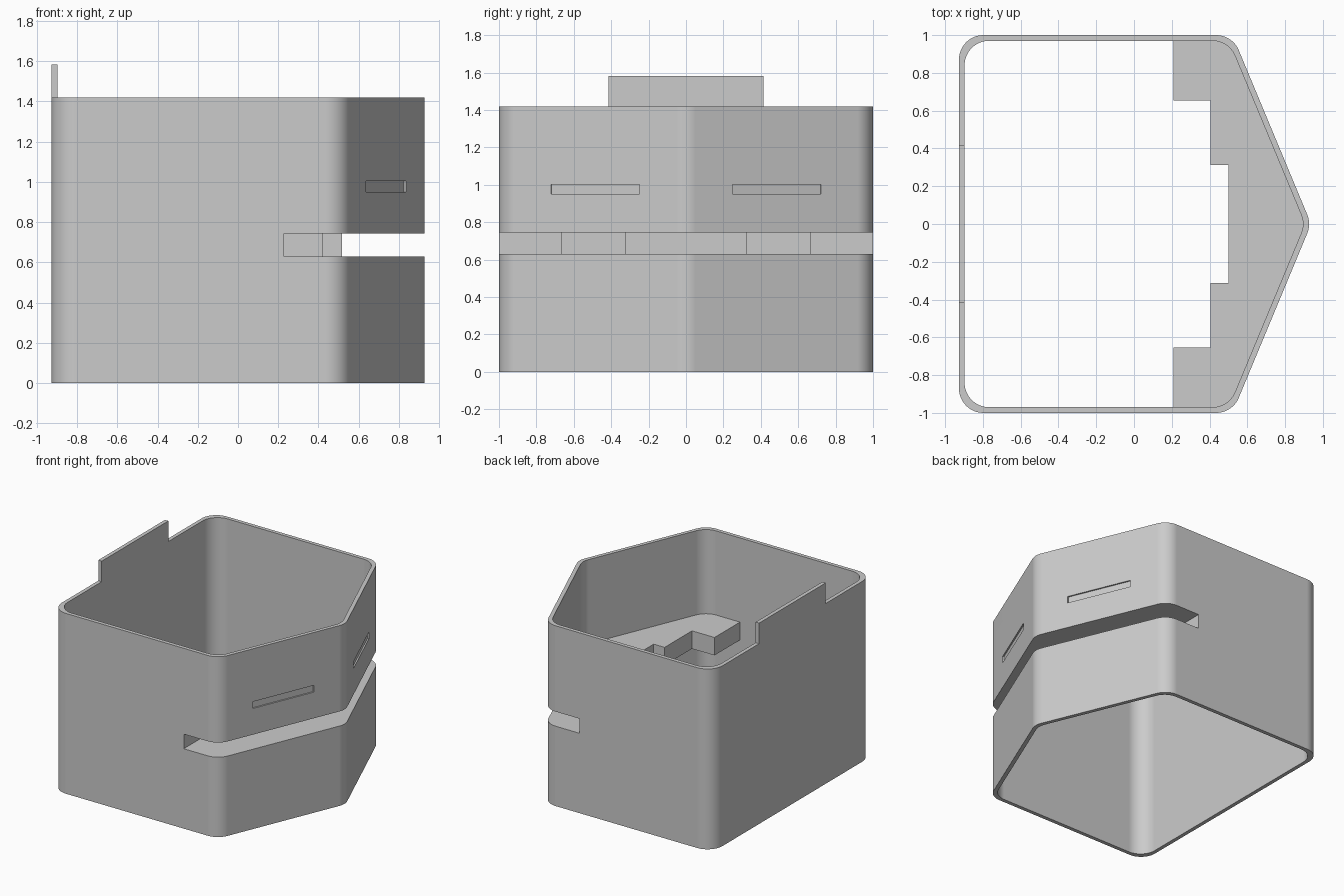
import bpy, bmesh, math
from mathutils import Vector

if "Cube" in bpy.data.objects:
    bpy.data.objects.remove(bpy.data.objects["Cube"])

gray = bpy.data.materials.new("light gray")
gray.use_nodes = True
colour = (0.6, 0.6, 0.6, 1)
gray.diffuse_color = colour
gray.node_tree.nodes["Principled BSDF"].inputs["Base Color"].default_value = colour

BACK, SIDE, TIP, SLOPE = -0.927, 1.0, 0.938, 0.4167
HEIGHT, WALL, RADIUS = 1.42, 0.03, 0.13
SLOT_LOW, SLOT_HIGH, SKIN = 0.629, 0.744, 0.013
LEAN = math.atan(SLOPE)


def rounded(corners, segments=12):
    """Replace each (x, y, radius) corner with an arc."""
    points = []
    for i, (x, y, r) in enumerate(corners):
        p = Vector((x, y))
        if r == 0:
            points.append(p)
            continue
        a = (Vector(corners[i - 1][:2]) - p).normalized()
        b = (Vector(corners[(i + 1) % len(corners)][:2]) - p).normalized()
        half = a.angle(b) / 2
        centre = p + (a + b).normalized() * r / math.sin(half)
        start = p + a * r / math.tan(half) - centre
        end = p + b * r / math.tan(half) - centre
        sweep = math.pi - 2 * half
        for k in range(segments + 1):
            t = k / segments
            arc = (start * math.sin((1 - t) * sweep) + end * math.sin(t * sweep)) / math.sin(sweep)
            points.append(centre + arc)
    return points


def nose(inset):
    """Front corners and pointed tip, running from -y to +y."""
    side = SIDE - inset
    tip = TIP - inset / math.cos(LEAN)
    shoulder = tip - SLOPE * side
    return [(shoulder, -side, RADIUS), (tip, 0, RADIUS), (shoulder, side, RADIUS)]


def outline(inset):
    x, y = BACK + inset, SIDE - inset
    return rounded([(x, -y, RADIUS)] + nose(inset) + [(x, y, RADIUS)])


def steps(dx, dy):
    """Stepped inner edge of the pocket, running from +y to -y."""
    half = [(0.209 + dx, 0.653 + dy), (0.405 + dx, 0.653 + dy),
            (0.405 + dx, 0.312 + dy), (0.5 + dx, 0.312 + dy)]
    return [(x, y, 0) for x, y in half] + [(x, -y, 0) for x, y in reversed(half)]


def prism(name, points, low, high):
    bm = bmesh.new()
    base = bm.faces.new([bm.verts.new((x, y, low)) for x, y in points])
    lifted = bmesh.ops.extrude_face_region(bm, geom=[base])["geom"]
    bmesh.ops.translate(bm, vec=(0, 0, high - low),
                        verts=[v for v in lifted if isinstance(v, bmesh.types.BMVert)])
    bmesh.ops.recalc_face_normals(bm, faces=bm.faces)
    mesh = bpy.data.meshes.new(name)
    bm.to_mesh(mesh)
    bm.free()
    mesh.materials.append(gray)
    obj = bpy.data.objects.new(name, mesh)
    bpy.context.collection.objects.link(obj)
    return obj


def select(obj):
    bpy.ops.object.select_all(action="DESELECT")
    obj.select_set(True)
    bpy.context.view_layer.objects.active = obj


def combine(target, tool, operation):
    tool.hide_render = True
    mod = target.modifiers.new("cut", "BOOLEAN")
    mod.operation, mod.solver, mod.object = operation, "EXACT", tool
    select(target)
    bpy.ops.object.modifier_apply(modifier=mod.name)
    bpy.data.objects.remove(tool)


# Open tube with rounded corners and a pointed side
shell = prism("shell", outline(0), 0, HEIGHT)
combine(shell, prism("hollow_cutter", outline(WALL), -0.2, HEIGHT + 0.2), "DIFFERENCE")

# Stepped pocket inside the pointed side
edge = SIDE - WALL / 2
pocket = [(0.209, -edge, 0)] + nose(WALL / 2) + [(0.209, edge, 0)] + steps(0, 0)
combine(shell, prism("pocket", rounded(pocket), SLOT_LOW - SKIN, SLOT_HIGH + SKIN), "UNION")

# Slot that opens the pocket to the outside
slot = [(0.228, -1.2, 0), (1.2, -1.2, 0), (1.2, 1.2, 0), (0.228, 1.2, 0)] + steps(0.018, 0.012)
combine(shell, prism("slot_cutter", rounded(slot), SLOT_LOW, SLOT_HIGH), "DIFFERENCE")

# Shallow grooves on the two slanted faces
for s in (-1, 1):
    groove = prism("groove_cutter", [(-0.011, -0.257), (0.011, -0.257), (0.011, 0.257), (-0.011, 0.257)],
                   0.95, 1.003)
    groove.location = (TIP - SLOPE * 0.485, s * 0.485, 0)
    groove.rotation_euler.z = s * LEAN
    bpy.context.view_layer.update()
    combine(shell, groove, "DIFFERENCE")

select(shell)
bpy.ops.object.shade_smooth_by_angle(angle=math.radians(30))
weighted = shell.modifiers.new("even_shading", "WEIGHTED_NORMAL")
weighted.keep_sharp = True

# Upright tab on the back wall
prism("tab", [(BACK, -0.415), (BACK + WALL, -0.415), (BACK + WALL, 0.415), (BACK, 0.415)], HEIGHT, 1.582)
